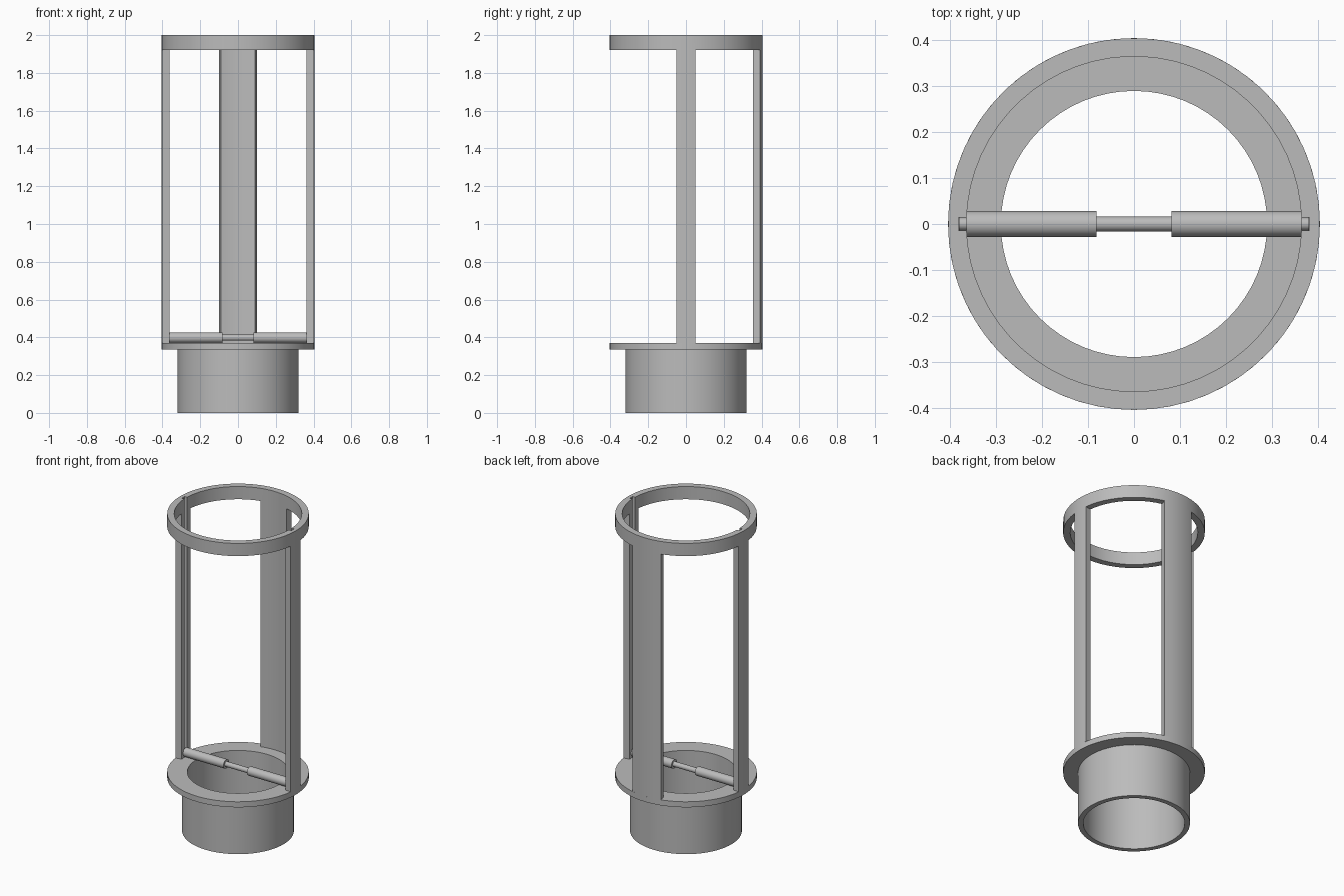
import bpy, bmesh, math

cube = bpy.data.objects.get("Cube")
if cube:
    bpy.data.objects.remove(cube, do_unlink=True)

OUTER, INNER = 0.405, 0.365
TUBE_OUTER, TUBE_INNER = 0.32, 0.29
FLANGE_LOW, FLANGE_TOP, RING_LOW, TOP = 0.335, 0.37, 1.92, 2.0
SIDE = math.asin(0.05 / OUTER)    # half angle of a side strut
BACK = math.asin(0.10 / OUTER)    # half angle of the back strut

grey = bpy.data.materials.new("plain grey")
grey.use_nodes = True
grey.diffuse_color = (0.5, 0.5, 0.5, 1)
grey.node_tree.nodes["Principled BSDF"].inputs["Base Color"].default_value = (0.5, 0.5, 0.5, 1)


def make_object(name, bm):
    bmesh.ops.recalc_face_normals(bm, faces=bm.faces)
    mesh = bpy.data.meshes.new(name)
    bm.to_mesh(mesh)
    bm.free()
    mesh.materials.append(grey)
    obj = bpy.data.objects.new(name, mesh)
    bpy.context.collection.objects.link(obj)
    return obj


def smooth(obj):
    bpy.ops.object.select_all(action="DESELECT")
    obj.select_set(True)
    bpy.context.view_layer.objects.active = obj
    bpy.ops.object.shade_smooth_by_angle(angle=math.radians(30))


def revolve(name, profile, along_x=False, steps=64):
    """Spin a closed (radius, height) outline around z, or around x."""
    bm = bmesh.new()
    rings = []
    for i in range(steps):
        a = math.tau * i / steps
        c, s = math.cos(a), math.sin(a)
        rings.append([bm.verts.new((h, r * c, r * s) if along_x else (r * c, r * s, h))
                      for r, h in profile])
    n = len(profile)
    for i in range(steps):
        p, q = rings[i], rings[(i + 1) % steps]
        for j in range(n):
            k = (j + 1) % n
            bm.faces.new((p[j], q[j], q[k], p[k]))
    return make_object(name, bm)


# Base: open tube with a flange
base = revolve("base_tube_and_flange", [
    (TUBE_INNER, 0), (TUBE_OUTER, 0), (TUBE_OUTER, FLANGE_LOW),
    (OUTER, FLANGE_LOW), (OUTER, FLANGE_TOP), (TUBE_INNER, FLANGE_TOP)])
smooth(base)

# Cage: a cylinder wall with window cells left out, thickened inward
breaks = [-SIDE, SIDE, math.pi / 2 - BACK, math.pi / 2 + BACK,
          math.pi - SIDE, math.pi + SIDE, math.tau - SIDE]
angles, solid = [], []
for span, (a, b) in enumerate(zip(breaks, breaks[1:])):
    count = math.ceil((b - a) / math.radians(6))
    for i in range(count):
        angles.append(a + (b - a) * i / count)
        solid.append(span % 2 == 0)    # spans alternate strut, window
bm = bmesh.new()
rows = [[bm.verts.new((OUTER * math.cos(a), OUTER * math.sin(a), z)) for a in angles]
        for z in (FLANGE_TOP, RING_LOW, TOP)]
for i, is_strut in enumerate(solid):
    j = (i + 1) % len(angles)
    for level in (0, 1):
        if level == 1 or is_strut:
            low, high = rows[level], rows[level + 1]
            bm.faces.new((low[i], low[j], high[j], high[i]))
bmesh.ops.delete(bm, geom=[v for v in bm.verts if not v.link_faces], context="VERTS")
wall = bmesh.ops.extrude_face_region(bm, geom=bm.faces[:], use_keep_orig=True)
for v in wall["geom"]:
    if isinstance(v, bmesh.types.BMVert):
        v.co.x *= INNER / OUTER
        v.co.y *= INNER / OUTER
cage = make_object("top_ring_and_struts", bm)

# Guide slots down the inside of both side struts
bm = bmesh.new()
bmesh.ops.create_cube(bm, size=1)
bmesh.ops.scale(bm, vec=(0.764, 0.028, 1.8), verts=bm.verts)
bmesh.ops.translate(bm, vec=(0, 0, 1.2), verts=bm.verts)
cutter = make_object("slot_cutter", bm)
cutter.hide_render = True
cut = cage.modifiers.new("slots", "BOOLEAN")
cut.operation, cut.solver, cut.object = "DIFFERENCE", "EXACT", cutter
bpy.ops.object.select_all(action="DESELECT")
cage.select_set(True)
bpy.context.view_layer.objects.active = cage
bpy.ops.object.modifier_apply(modifier=cut.name)
bpy.data.objects.remove(cutter, do_unlink=True)
smooth(cage)

# Cross rod: thick sleeves, thin middle, and end pins in the slots
half = [(0.016, 0.082), (0.028, 0.082), (0.028, INNER), (0.014, INNER), (0.014, 0.381), (0, 0.381)]
outline = [(r, -x) for r, x in reversed(half)] + half
bm_rod = revolve("cross_rod", outline, along_x=True, steps=32)
bm = bmesh.new()
bm.from_mesh(bm_rod.data)
bmesh.ops.remove_doubles(bm, verts=bm.verts, dist=0.0001)
# drop the collapsed strip along the axis
bmesh.ops.delete(bm, geom=[e for e in bm.edges if e.calc_length() > 0.7], context="EDGES")
bmesh.ops.recalc_face_normals(bm, faces=bm.faces)
bm.to_mesh(bm_rod.data)
bm.free()
bm_rod.location.z = FLANGE_TOP + 0.028
smooth(bm_rod)
